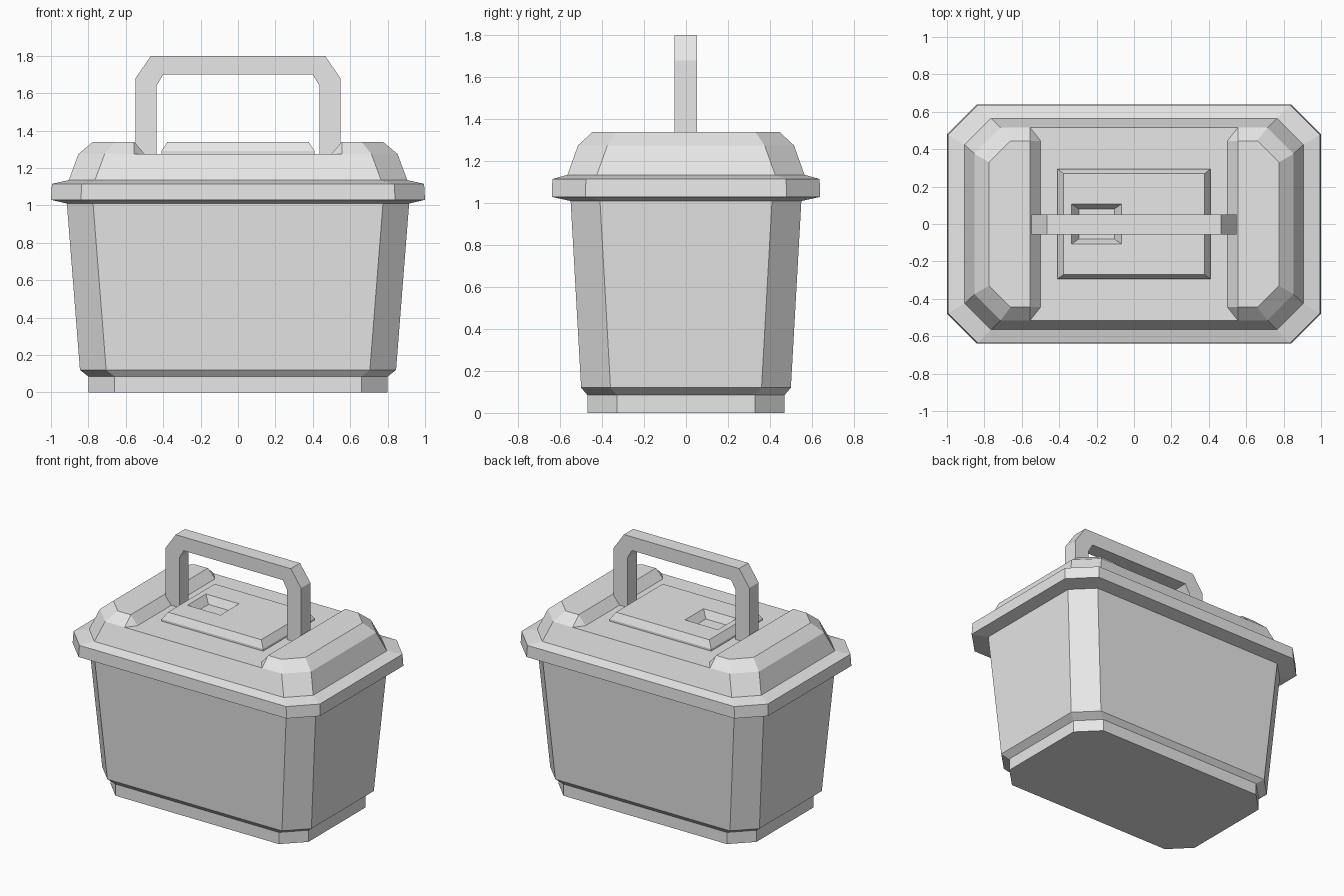
import bpy
import bmesh

cube = bpy.data.objects.get("Cube")
if cube:
    bpy.data.objects.remove(cube, do_unlink=True)

grey = bpy.data.materials.new("plain_grey")
grey.use_nodes = True
grey.diffuse_color = (0.8, 0.8, 0.8, 1)
grey.node_tree.nodes["Principled BSDF"].inputs["Base Color"].default_value = (0.8, 0.8, 0.8, 1)


def finish(name, bm):
    bmesh.ops.recalc_face_normals(bm, faces=bm.faces)
    mesh = bpy.data.meshes.new(name)
    bm.to_mesh(mesh)
    bm.free()
    mesh.materials.append(grey)
    obj = bpy.data.objects.new(name, mesh)
    bpy.context.collection.objects.link(obj)
    return obj


def outline(hx, hy, cut, z, cx=0, cy=0):
    """Rectangle, or octagon when the corners are cut."""
    pts = []
    for sx, sy in ((1, 1), (-1, 1), (-1, -1), (1, -1)):
        corner = [(hx, hy - cut), (hx - cut, hy)] if cut else [(hx, hy)]
        if sx * sy < 0:
            corner.reverse()
        pts += [(cx + sx * x, cy + sy * y, z) for x, y in corner]
    return pts


def loft(name, outlines):
    """Join stacked outlines and cap both ends."""
    bm = bmesh.new()
    rings = [[bm.verts.new(p) for p in o] for o in outlines]
    for low, high in zip(rings, rings[1:]):
        for i in range(len(low)):
            j = (i + 1) % len(low)
            bm.faces.new((low[i], low[j], high[j], high[i]))
    bm.faces.new(rings[0])
    bm.faces.new(rings[-1])
    return finish(name, bm)


# Tapered tub with a recessed foot
loft("tub", [outline(*p) for p in (
    (0.80, 0.47, 0.14, 0.0),
    (0.80, 0.47, 0.14, 0.085),
    (0.845, 0.50, 0.14, 0.12),
    (0.915, 0.55, 0.14, 1.01))])

# Lid with an overhanging rim, up to the sunken middle
FLOOR, TOP = 1.275, 1.34
loft("lid", [outline(*p) for p in (
    (0.915, 0.55, 0.14, 1.01),
    (1.0, 0.64, 0.16, 1.03),
    (0.995, 0.637, 0.16, 1.115),
    (0.905, 0.565, 0.14, 1.135),
    (0.853, 0.515, 0.14, FLOOR))])

# Raised ends of the lid
for side, name in ((1, "lid_end_left"), (-1, "lid_end_right")):
    bm = bmesh.new()
    for x, y, z in ((0.853, 0.375, FLOOR), (0.713, 0.515, FLOOR),
                    (0.555, 0.515, FLOOR), (0.50, 0.445, FLOOR),
                    (0.775, 0.33, TOP), (0.66, 0.445, TOP), (0.555, 0.445, TOP)):
        for s in (1, -1):
            bm.verts.new((side * x, s * y, z))
    bmesh.ops.convex_hull(bm, input=bm.verts)
    bmesh.ops.dissolve_limit(bm, angle_limit=0.02, verts=bm.verts, edges=bm.edges)
    finish(name, bm)

# Bevelled panel with an off-centre pocket
loft("lid_panel", [
    outline(0.41, 0.295, 0, FLOOR - 0.01),
    outline(0.41, 0.295, 0, 1.29),
    outline(0.377, 0.27, 0, TOP),
    outline(0.133, 0.107, 0, TOP, -0.2),
    outline(0.095, 0.08, 0, 1.285, -0.2)])

# Carrying handle: flat arch extruded in depth
half = [((0.548, FLOOR), (0.435, FLOOR)), ((0.548, 1.68), (0.435, 1.64)),
        ((0.465, 1.80), (0.40, 1.70))]
arch = half + [((-a[0], a[1]), (-b[0], b[1])) for a, b in reversed(half)]
bm = bmesh.new()
sections = []
for (ox, oz), (ix, iz) in arch:
    sections.append([bm.verts.new(p) for p in (
        (ox, -0.055, oz), (ox, 0.052, oz), (ix, 0.052, iz), (ix, -0.055, iz))])
for a, b in zip(sections, sections[1:]):
    for i in range(4):
        j = (i + 1) % 4
        bm.faces.new((a[i], a[j], b[j], b[i]))
bm.faces.new(sections[0])
bm.faces.new(sections[-1])
finish("handle", bm)
